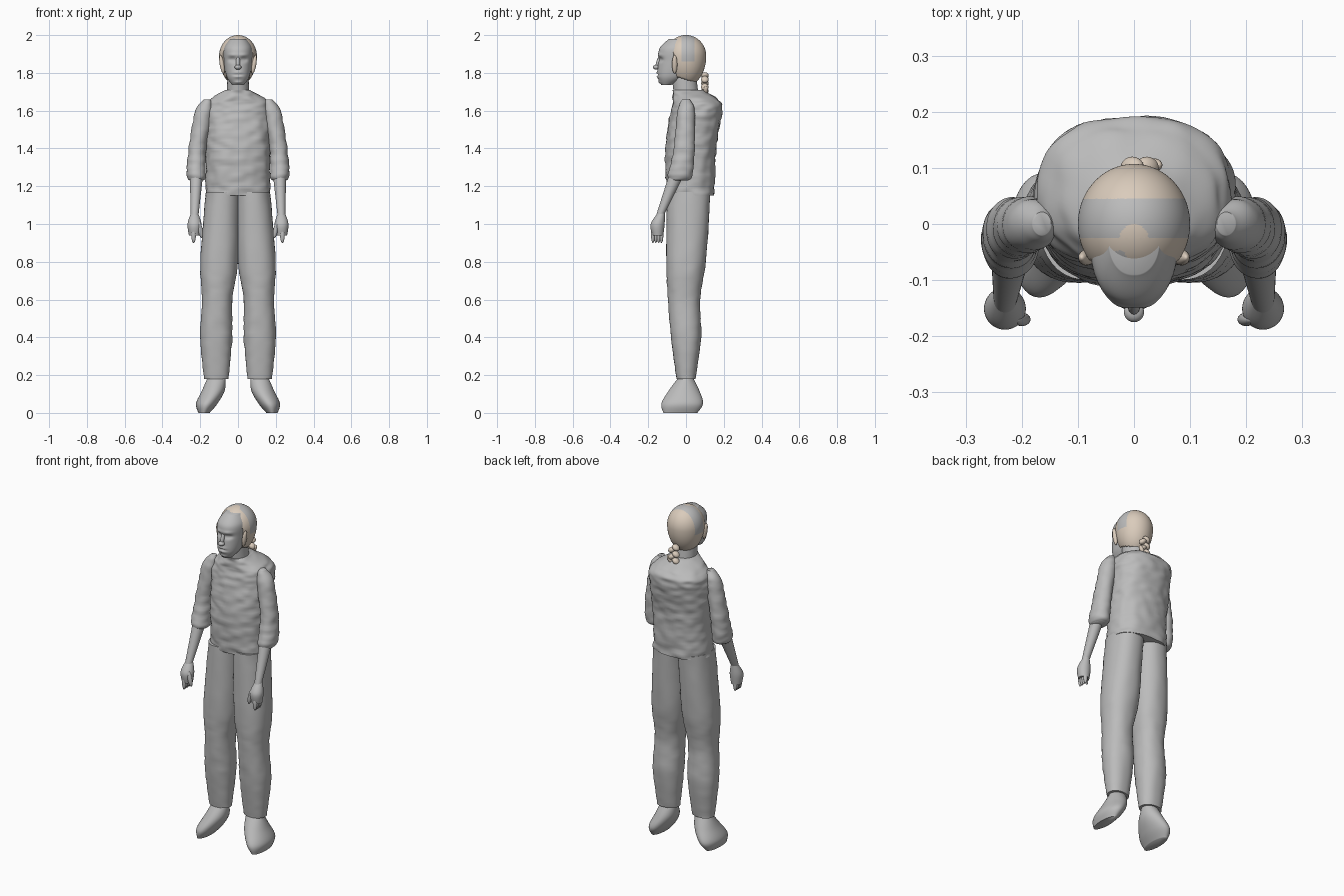
import bpy, bmesh
from math import cos, sin, pi, exp, copysign
from mathutils import Vector, Matrix, noise

if "Cube" in bpy.data.objects:
    bpy.data.objects.remove(bpy.data.objects["Cube"])


def material(name, red, green, blue):
    mat = bpy.data.materials.new(name)
    mat.use_nodes = True
    colour = (red, green, blue, 1)
    mat.diffuse_color = colour
    mat.node_tree.nodes["Principled BSDF"].inputs["Base Color"].default_value = colour
    return mat


GREY = material("plain grey", .5, .5, .5)
BLOND = material("blond hair", .7, .6, .5)


def finish(name, bm, *materials):
    """Turn the working mesh into a smooth shaded object."""
    bmesh.ops.recalc_face_normals(bm, faces=bm.faces)
    mesh = bpy.data.meshes.new(name)
    bm.to_mesh(mesh)
    bm.free()
    obj = bpy.data.objects.new(name, mesh)
    bpy.context.collection.objects.link(obj)
    for mat in materials:
        mesh.materials.append(mat)
    bpy.ops.object.select_all(action="DESELECT")
    obj.select_set(True)
    bpy.context.view_layer.objects.active = obj
    bpy.ops.object.shade_smooth_by_angle(angle=pi / 3)
    return obj


def section_at(sections, index, blend):
    """Smooth blend between one section and the next, with eased tangents."""
    last = len(sections) - 1
    before, start, end, after = (
        Vector(sections[min(max(index + offset, 0), last)]) for offset in (-1, 0, 1, 2))
    leave, arrive = (end - before) / 2, (after - start) / 2
    rest = 1 - blend
    return (start * rest * rest * (1 + 2 * blend) + end * blend * blend * (1 + 2 * rest)
            + leave * blend * rest * rest - arrive * blend * blend * rest)


def loft(name, sections, side=1, segments=40, steps=8, squareness=1, bumps=0):
    """Skin of level sections: height, centre x, centre y, half width, half depth."""
    bm = bmesh.new()
    rows = []
    levels = [(i, s / steps) for i in range(len(sections) - 1) for s in range(steps)]
    levels.append((len(sections) - 2, 1))
    for index, blend in levels:
        z, x, y, width, depth = section_at(sections, index, blend)
        row = []
        for k in range(segments):
            turn = 2 * pi * k / segments
            across, along = (copysign(abs(v) ** squareness, v) for v in (cos(turn), sin(turn)))
            point = Vector((x + across * width, y + along * depth, z))
            crease = bumps * noise.noise(Vector((point.x, point.y, 2 * z)) * 17)
            point += Vector((across, along, 0)) * crease
            point.x *= side
            row.append(bm.verts.new(point))
        rows.append(row)
    for low, high in zip(rows, rows[1:]):
        for k in range(segments):
            bm.faces.new((low[k - 1], low[k], high[k], high[k - 1]))
    bm.faces.new(rows[0])
    bm.faces.new(rows[-1])
    return finish(name, bm, GREY)


def trunk(name, sections, **options):
    """Centred loft, with each section given as height, half width, front and back."""
    return loft(name, [(z, 0, (front + back) / 2, width, (back - front) / 2)
                       for z, width, front, back in sections], **options)


def ellipsoid(name, centre, size, mat=GREY, pitch=0, roll=0):
    bm = bmesh.new()
    bmesh.ops.create_uvsphere(bm, u_segments=24, v_segments=16, radius=1)
    rotation = Matrix.Rotation(pitch, 4, "X") @ Matrix.Rotation(roll, 4, "Y")
    bm.transform(Matrix.Translation(centre) @ rotation @ Matrix.Diagonal((*size, 1)))
    return finish(name, bm, mat)


def sculpt(obj, centre, reach, push):
    """Push the surface along y around a point, with a soft falloff."""
    for vert in obj.data.vertices:
        distance = sum(((a - b) / r) ** 2 for a, b, r in zip(vert.co, centre, reach))
        vert.co.y += push * exp(-distance)


# Wrinkled shirt and neck
trunk("shirt", [(1.15, .17, -.1, .15), (1.4, .17, -.11, .16), (1.6, .175, -.08, .19),
                (1.66, .145, -.07, .17), (1.71, .065, -.07, .09)],
      segments=80, steps=16, squareness=.85, bumps=.008)
trunk("neck", [(1.65, .06, -.06, .07), (1.82, .055, -.08, .05)])

# Trousers, shoes and arms on both sides
for side, label in ((1, "left"), (-1, "right")):
    loft(label + "_trouser_leg", [
        (.18, .115, 0, .065, .05), (.4, .115, 0, .085, .08), (.6, .11, -.01, .08, .085),
        (.8, .1, 0, .1, .105), (1.17, .08, .015, .09, .115)],
        side=side, squareness=.9, bumps=.003)
    loft(label + "_shoe", [
        (0, .18, -.03, .03, .09), (.05, .165, -.02, .057, .11),
        (.12, .13, -.01, .06, .08), (.2, .11, 0, .045, .03)], side=side)
    loft(label + "_sleeve", [
        (1.23, .22, -.04, .035, .05), (1.26, .22, -.03, .05, .065), (1.4, .215, -.01, .047, .055),
        (1.6, .18, 0, .045, .045), (1.66, .165, 0, .015, .02)],
        side=side, steps=12, bumps=.005)
    loft(label + "_forearm", [(1.04, .23, -.14, .02, .02), (1.26, .22, -.05, .035, .04)], side=side)
    loft(label + "_palm", [(.94, .23, -.15, .03, .03), (1, .23, -.15, .037, .037),
                           (1.06, .23, -.13, .018, .018)], side=side)
    for finger in range(4):
        ellipsoid(label + "_finger", (side * .235, -.175 + .015 * finger, .94), (.012, .01, .04))
    ellipsoid(label + "_thumb", (side * .2, -.17, .97), (.013, .012, .045), roll=side * .2)

# Head and face
head = trunk("head", [(1.735, .03, -.13, -.08), (1.78, .06, -.15, 0), (1.86, .075, -.147, .07),
                      (1.93, .075, -.14, .07), (1.98, .045, -.09, .04)],
             segments=80, steps=12, squareness=.9)
for x in (-.03, .03):
    sculpt(head, (x, -.14, 1.87), (.02, .06, .011), .016)
    sculpt(head, (x, -.14, 1.87), (.01, .06, .005), -.007)
    sculpt(head, (x, -.14, 1.895), (.025, .06, .008), -.006)
for z, push in ((1.8, -.007), (1.79, .008), (1.78, -.007), (1.75, -.006)):
    sculpt(head, (0, -.14, z), (.022, .06, .006), push)
ellipsoid("nose_bridge", (0, -.145, 1.855), (.011, .013, .04), pitch=-.3)
ellipsoid("nose_tip", (0, -.157, 1.83), (.018, .018, .013))

# Hair cap, lengthened at the nape and cut along the hairline
BAND_FRONT, BAND_BACK, BAND_LOW, TEMPLE = -.025, .045, 1.86, -.065
bm = bmesh.new()
bmesh.ops.create_uvsphere(bm, u_segments=80, v_segments=60, radius=1)
for vert in bm.verts:
    stretch = .11 if vert.co.z > 0 else .16
    vert.co = (vert.co.x * .1, vert.co.y * .107, 1.89 + vert.co.z * stretch)
for point, normal in (((0, BAND_FRONT, 0), (0, 1, 0)), ((0, BAND_BACK, 0), (0, 1, 0)),
                      ((0, TEMPLE, 0), (0, 1, 0)), ((0, 0, BAND_LOW), (0, 0, 1))):
    bmesh.ops.bisect_plane(bm, geom=bm.verts[:] + bm.edges[:] + bm.faces[:],
                           plane_co=point, plane_no=normal)

# Grey band over the crown, notched at the front, and a small grey streak
opening = []
for face in bm.faces:
    x, y, z = face.calc_center_median()
    hairline = 1.945 - 6 * x * x + .006 * sin(x * 150)
    if (y < TEMPLE and z < hairline) or z < 1.765 - .3 * y:
        opening.append(face)
    notch = Vector((x, y - BAND_FRONT)).length < .025
    streak = Vector((x + .03, y - TEMPLE)).length < .018
    band = BAND_FRONT < y < BAND_BACK and z > BAND_LOW and not notch
    face.material_index = int(band or streak)
bmesh.ops.delete(bm, geom=opening, context="FACES")
hair = finish("hair", bm, BLOND, GREY)
shell = hair.modifiers.new("thickness", "SOLIDIFY")
shell.thickness = .012

# Braid of alternating strands at the nape and locks beside the face
for strand in range(5):
    lean = 1 if strand % 2 else -1
    ellipsoid("braid_strand", (.01 + lean * .013, .1, 1.785 - .02 * strand),
              (.023, .02, .016), BLOND, roll=lean * .6)
ellipsoid("braid_end", (.035, .105, 1.71), (.012, .012, .024), BLOND, roll=.5)
for x in (-.085, .085):
    ellipsoid("side_lock", (x, -.06, 1.845), (.012, .014, .05), BLOND, roll=x * 2)
